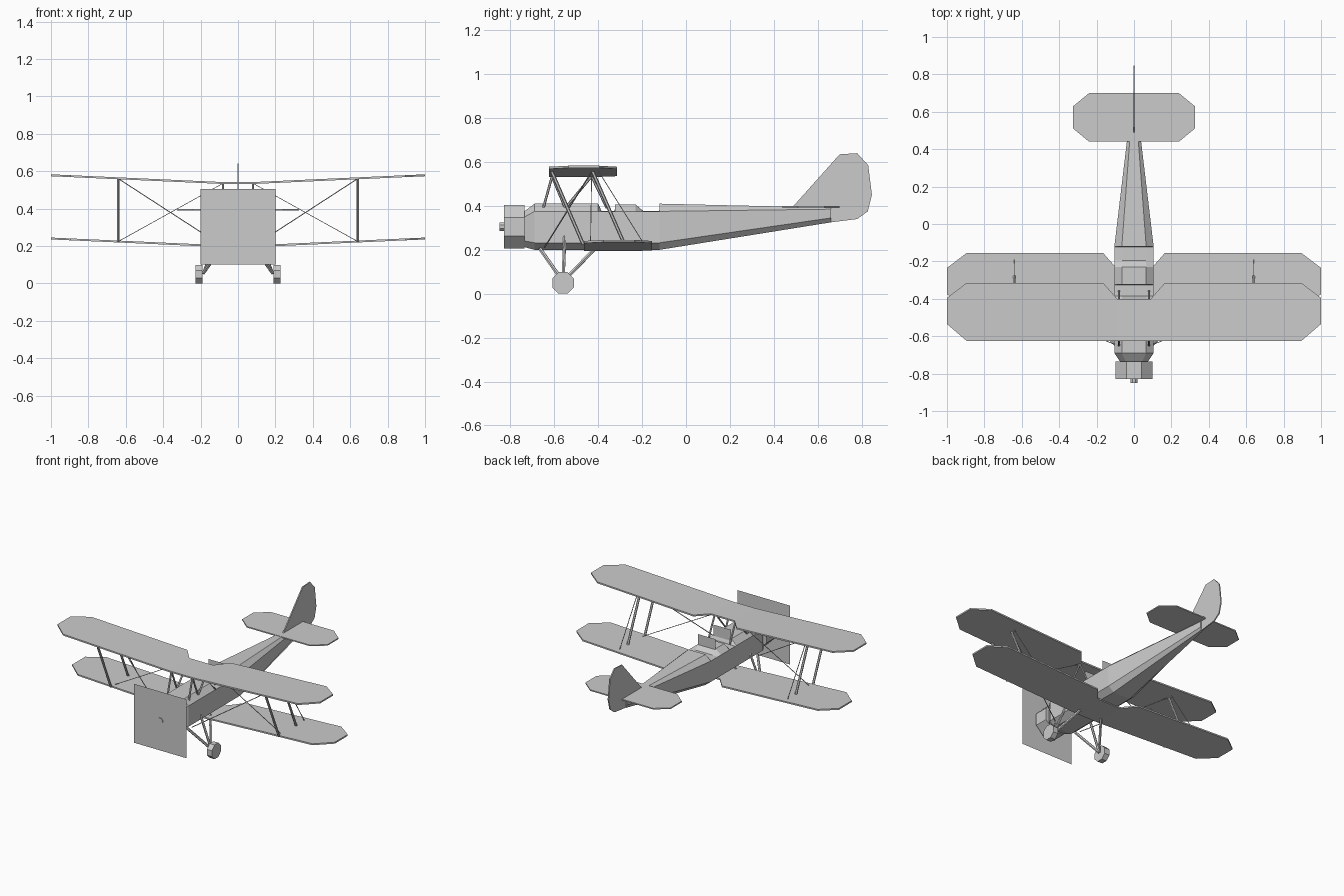
import bpy, bmesh, math
from mathutils import Vector

if "Cube" in bpy.data.objects:
    bpy.data.objects.remove(bpy.data.objects["Cube"])


def mesh_object(name, verts, faces):
    me = bpy.data.meshes.new(name)
    me.from_pydata(verts, [], faces)
    bm = bmesh.new()
    bm.from_mesh(me)
    if len(faces) > 1:
        bmesh.ops.recalc_face_normals(bm, faces=bm.faces)
    bm.to_mesh(me)
    bm.free()
    ob = bpy.data.objects.new(name, me)
    bpy.context.collection.objects.link(ob)
    return ob


def loft(name, rings):
    n = len(rings[0])
    verts = [p for r in rings for p in r]
    faces = [(i * n + j, i * n + (j + 1) % n, (i + 1) * n + (j + 1) % n, (i + 1) * n + j)
             for i in range(len(rings) - 1) for j in range(n)]
    faces += [tuple(range(n)), tuple(range(len(verts) - n, len(verts)))]
    return mesh_object(name, verts, faces)


def rod(name, a, b, r, sides=6):
    a, b = Vector(a), Vector(b)
    q = (b - a).to_track_quat('Z', 'Y')
    ring = [q @ Vector((r * math.cos(t), r * math.sin(t), 0))
            for t in (2 * math.pi * (k + .5) / sides for k in range(sides))]
    return loft(name, [[tuple(p + c) for p in ring] for c in (a, b)])


def panel(name, stations, dy, z0, slope, t):
    # stations: (x, leading y, trailing y), mirrored to both sides
    full = [(-x, f, k) for x, f, k in reversed(stations)] + list(stations)
    rings = []
    for x, f, k in full:
        z = z0 + max(0, abs(x) - .09) * slope
        rings.append([(x, f + dy, z - t), (x, k + dy, z - t), (x, k + dy, z + t), (x, f + dy, z + t)])
    return loft(name, rings)


def sheet(name, hw, y, z0, z1):
    return mesh_object(name, [(-hw, y, z0), (hw, y, z0), (hw, y, z1), (-hw, y, z1)], [(0, 1, 2, 3)])


# Fuselage: y, half width, top half width, top z, shoulder z, lower side z, bottom z
body = (.105, .065)
low = (.375, .232, .2)
rings = []
for y, w, tw, zt, zs, zl, zb in [
        (-.735, .075, .045, .376, .35, .24, .212),
        (-.69, *body, .41, *low), (-.40, *body, .41, *low),
        (-.385, *body, .377, *low), (-.325, *body, .377, *low),
        (-.323, *body, .407, *low), (-.23, *body, .407, *low),
        (-.195, *body, .377, *low), (-.122, *body, .377, *low),
        (-.12, *body, .41, *low),
        (.66, .012, .007, .392, .385, .345, .325)]:
    rings.append([(tw, y, zt), (w, y, zs), (w, y, zl), (tw, y, zb),
                  (-tw, y, zb), (-w, y, zl), (-w, y, zs), (-tw, y, zt)])
loft("fuselage", rings)

# Engine cowl, hub and spinning propeller sheet
rod("engine_cowl", (0, -.735, .305), (0, -.83, .305), .108, 8)
rod("propeller_hub", (0, -.83, .305), (0, -.85, .305), .021, 8)
sheet("propeller_disc", .2, -.845, .1, .505)

# Windshields
sheet("front_windshield", .068, -.395, .39, .475)
sheet("rear_windshield", .068, -.225, .39, .475)

# Wings share one plan shape
plan = [(.09, -.625, -.4), (.165, -.625, -.315), (.895, -.625, -.315), (1, -.535, -.395)]
panel("upper_wing", plan, 0, .537, .045, .005)
panel("lower_wing", plan, .16, .199, .045, .005)

# Tail surfaces
panel("tailplane", [(.02, .44, .70), (.24, .44, .70), (.325, .51, .63)], 0, .395, 0, .004)
fin = [(.49, .40), (.70, .635), (.78, .64), (.83, .585), (.847, .45),
       (.828, .375), (.78, .34), (.66, .325)]
loft("fin_and_rudder", [[(x, y, z) for y, z in fin] for x in (-.004, .004)])

for s, side in ((-1, "left"), (1, "right")):
    # Struts between the wings
    x = .64 * s
    rod(side + "_front_wing_strut", (x, -.613, .56), (x, -.468, .224), .008)
    rod(side + "_rear_wing_strut", (x, -.427, .56), (x, -.28, .224), .008)
    rod(side + "_aileron_link", (x, -.40, .56), (x, -.19, .224), .0025, 4)
    # Struts holding the upper wing centre
    c = .08 * s
    for i, (ya, yb) in enumerate([(-.61, -.65), (-.61, -.55), (-.43, -.55), (-.43, -.36)]):
        rod(f"{side}_centre_strut_{i}", (c, ya, .535), (c, yb, .39), .006)
    # Bracing wires
    rod(side + "_flying_wire", (x, -.427, .56), (.1 * s, -.645, .21), .003, 4)
    rod(side + "_landing_wire", (x, -.435, .224), (c, -.43, .535), .0025, 4)
    # Landing gear
    foot = (.185 * s, -.56, .055)
    rod(side + "_front_gear_leg", (.08 * s, -.665, .205), foot, .009)
    rod(side + "_rear_gear_leg", (.08 * s, -.415, .205), foot, .009)
    rod(side + "_shock_strut", (.1 * s, -.552, .262), foot, .008)
    rod(side + "_wheel", (.19 * s, -.56, .05), (.228 * s, -.56, .05), .053, 8)
for ob in bpy.data.objects:
    if ob.name.endswith("_wheel"):
        ob.location.z = -min(v.co.z for v in ob.data.vertices)
